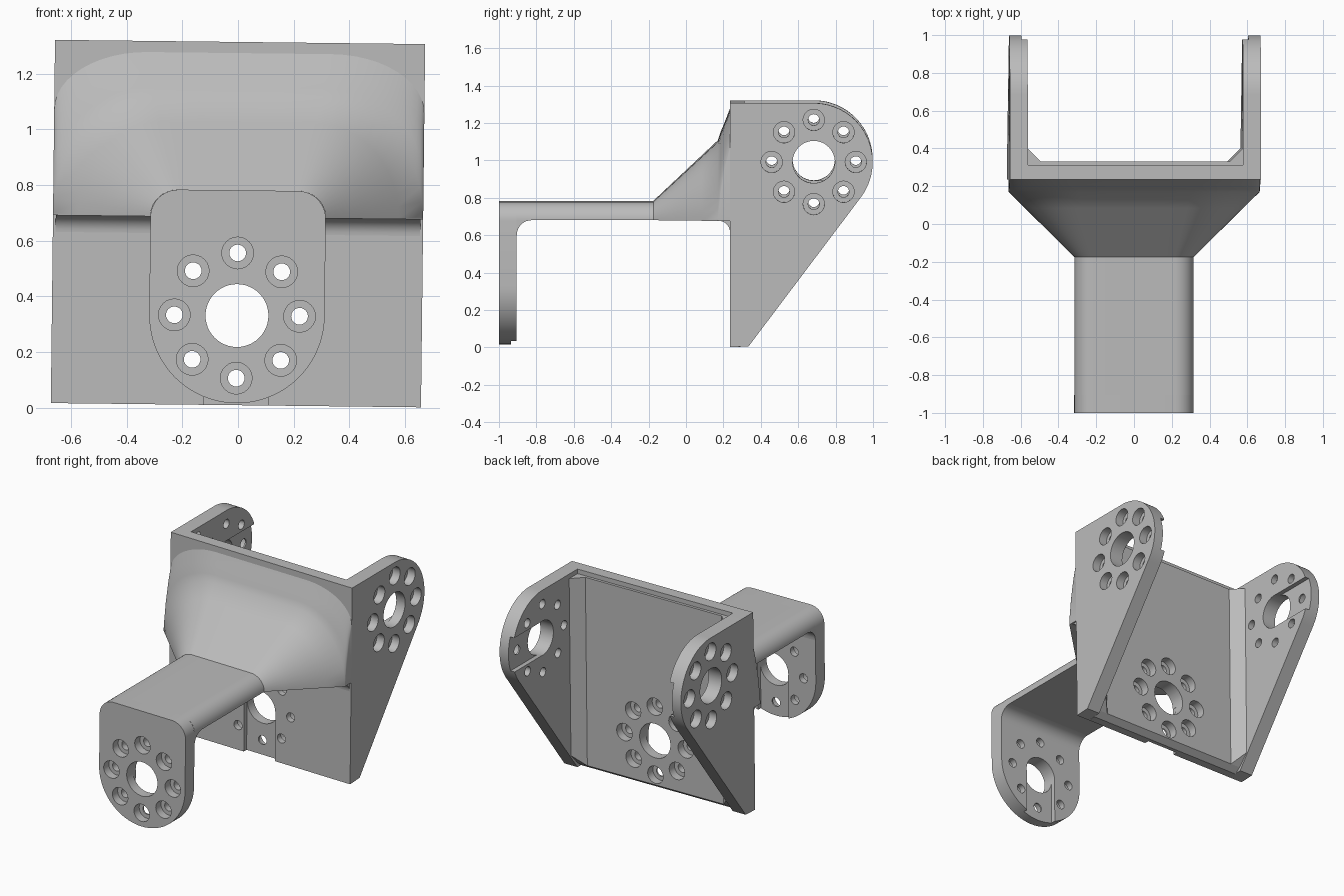
import bpy, bmesh, math
from mathutils import Matrix

if "Cube" in bpy.data.objects:
    bpy.data.objects.remove(bpy.data.objects["Cube"])

mat = bpy.data.materials.new("plain grey")
mat.diffuse_color = (0.5, 0.5, 0.5, 1)
mat.use_nodes = True
mat.node_tree.nodes["Principled BSDF"].inputs["Base Color"].default_value = mat.diffuse_color
T = 0.095            # plate thickness
R = 0.315            # rounded end radius
HUB_Z = 0.327        # hub height on front plate and back wall
HUB2 = (0.683, 0.995)  # hub (y, z) on the side plates

# frames map (u, v, depth) to space
def facing_y(u, v, w): return (u, w, v)
def facing_x(u, v, w): return (w, u, v)

def finish(name, bm):
    bmesh.ops.recalc_face_normals(bm, faces=bm.faces)
    me = bpy.data.meshes.new(name)
    bm.to_mesh(me)
    bm.free()
    ob = bpy.data.objects.new(name, me)
    bpy.context.collection.objects.link(ob)
    me.materials.append(mat)
    return ob

def skin(bm, rings, closed=True, caps=True):
    """Join rings of equal size with quads."""
    vs = [[bm.verts.new(p) for p in r] for r in rings]
    n = len(vs[0])
    for a, b in zip(vs, vs[1:]):
        for i in range(n if closed else n - 1):
            j = (i + 1) % n
            bm.faces.new((a[i], a[j], b[j], b[i]))
    if caps:
        bm.faces.new(vs[0])
        bm.faces.new(vs[-1])

def prism(name, pts, lo, hi, frame, caps=True):
    bm = bmesh.new()
    skin(bm, [[frame(u, v, w) for u, v in pts] for w in (lo, hi)], True, caps)
    return finish(name, bm)

def arc(cu, cv, r, a0, a1, n):
    return [(cu + r * math.cos(math.radians(a0 + (a1 - a0) * i / n)),
             cv + r * math.sin(math.radians(a0 + (a1 - a0) * i / n))) for i in range(n + 1)]

def cut(ob, cutter):
    m = ob.modifiers.new("cut", 'BOOLEAN')
    m.object, m.operation, m.solver = cutter, 'DIFFERENCE', 'EXACT'
    dg = bpy.context.evaluated_depsgraph_get()
    me = bpy.data.meshes.new_from_object(ob.evaluated_get(dg))
    ob.modifiers.clear()
    ob.data = me
    bpy.data.objects.remove(cutter)

def drill(ob, cu, cv, outer, inner, frame):
    """Central bore with eight counterbored holes around it."""
    s = 1 if inner > outer else -1
    bm = bmesh.new()
    def lathe(u, v, steps, n):
        skin(bm, [[frame(a, b, w) for a, b in arc(u, v, r, 0, 360, n)[:-1]] for w, r in steps])
    lathe(cu, cv, [(outer - s * .05, .113), (inner + s * .05, .113)], 48)
    for u, v in arc(cu, cv, .225, 0, 360, 8)[:-1]:
        lathe(u, v, [(outer - s * .05, .057), (outer + s * .055, .057),
                     (outer + s * .055, .03), (inner + s * .05, .03)], 24)
    cut(ob, finish("drill", bm))

def slot(ob, u0, u1, v0, v1, inner, s, frame):
    """Shallow slot from the bore to the plate edge on the inner face."""
    pts = [(u0, v0), (u1, v0), (u1, v1), (u0, v1)]
    cut(ob, prism("slot", pts, inner - s * .03, inner + s * .05, frame))

def arch(w, f, s, t, n=12):
    """Right foot, up and over to the left foot, as (x, z)."""
    half = [(w, .68), (w, s)]
    half += [(f + (w - f) * math.cos(a), s + (t - s) * math.sin(a))
             for a in (math.pi / 2 * i / n for i in range(1, n + 1))]
    half += [(f * .5, t)]
    return half + [(0, t)] + [(-x, z) for x, z in reversed(half)]

# front plate
pts = arc(0, HUB_Z, R, 180, 360, 40) + arc(R - .1, .677, .1, 0, 90, 10) \
    + arc(-R + .1, .677, .1, 90, 180, 10)
front = prism("front_plate", pts, -1, -1 + T, facing_y)
drill(front, 0, HUB_Z, -1, -1 + T, facing_y)
slot(front, -.112, .112, -.1, HUB_Z, -1 + T, 1, facing_y)

# arm
section = arch(R, R - .1, .681, .777)
arm = prism("arm", section, -1 + T, -.175, facing_y, caps=False)

# flared transition from the arm to the wall
def sect(y, *a): return [(x, y, z) for x, z in arch(*a)]
bm = bmesh.new()
flare = [sect(-.175, R, R - .1, .681, .777)]
for k in (.25, .5, .75):
    flare.append(sect(-.175 + .345 * k, R + .35 * k, .215 + .085 * k, .682, .777 + .323 * k))
flare += [sect(.17, .665, .3, .69, 1.1), sect(.185, .665, .3, .82, 1.145),
          sect(.208, .665, .31, .95, 1.2), sect(.235, .665, .33, 1.06, 1.27)]
skin(bm, flare, True, False)
transition = finish("transition", bm)

# back wall with a lowered ledge along its top inner edge
Y0, Y1, TOP = .235, .33, 1.31
pts = [(Y0, .005), (.29, .005), (Y1, .035), (Y1, 1.28), (.312, 1.28), (.312, TOP), (Y0, TOP)]
wall = prism("back_wall", pts, -.57, .57, facing_x)
drill(wall, 0, HUB_Z, Y1, Y0, facing_y)
slot(wall, -.115, .115, -.1, HUB_Z, Y0, -1, facing_y)

# side plates: flat front edge, round hub end, slanted lower edge
cy, cz = HUB2
py, pz = .335, .01
d = math.hypot(py - cy, pz - cz)
tangent = math.degrees(math.atan2(pz - cz, py - cy) + math.acos(R / d))
if tangent > 0:
    tangent -= 360
pts = [(Y0, .005), (py, pz)] + arc(cy, cz, R, tangent, 90, 40) + [(Y0, TOP)]
parts = [front, arm, transition, wall]
for s, side in ((-1, "left"), (1, "right")):
    plate = prism(side + "_side_plate", pts, s * .665, s * (.665 - T), facing_x)
    drill(plate, cy, cz, s * .665, s * (.665 - T), facing_x)
    slot(plate, cy, 1.1, cz - .112, cz + .112, s * (.665 - T), -s, facing_x)
    # chamfer strip in the inner corner
    bm = bmesh.new()
    tri = [(s * .57, Y1), (s * .5, Y1), (s * .57, .4)]
    lows = (.035, .035, .11)
    skin(bm, [[(x, y, z) for (x, y), z in zip(tri, lows)], [(x, y, 1.28) for x, y in tri]])
    parts += [plate, finish(side + "_corner_chamfer", bm)]

# fillets under the arm
def fillet(name, y, s, r, half):
    pts = [(y, .68)] + [(y + s * r - s * r * math.cos(a), .68 - r + r * math.sin(a))
                        for a in (math.pi / 2 * i / 8 for i in range(9))]
    return prism(name, pts, -half, half, facing_x)
parts += [fillet("front_fillet", -1 + T, 1, .08, R), fillet("wall_fillet", Y0, -1, .06, .655)]

# smooth the curves and give the whole bracket its slight lean
lean = Matrix.Translation((0, 0, .66)) @ Matrix.Rotation(.0115, 4, 'Y') @ Matrix.Translation((0, 0, -.656))
for ob in parts:
    ob.data.transform(lean)
    bpy.ops.object.select_all(action='DESELECT')
    ob.select_set(True)
    bpy.context.view_layer.objects.active = ob
    bpy.ops.object.shade_smooth_by_angle(angle=math.radians(30))
